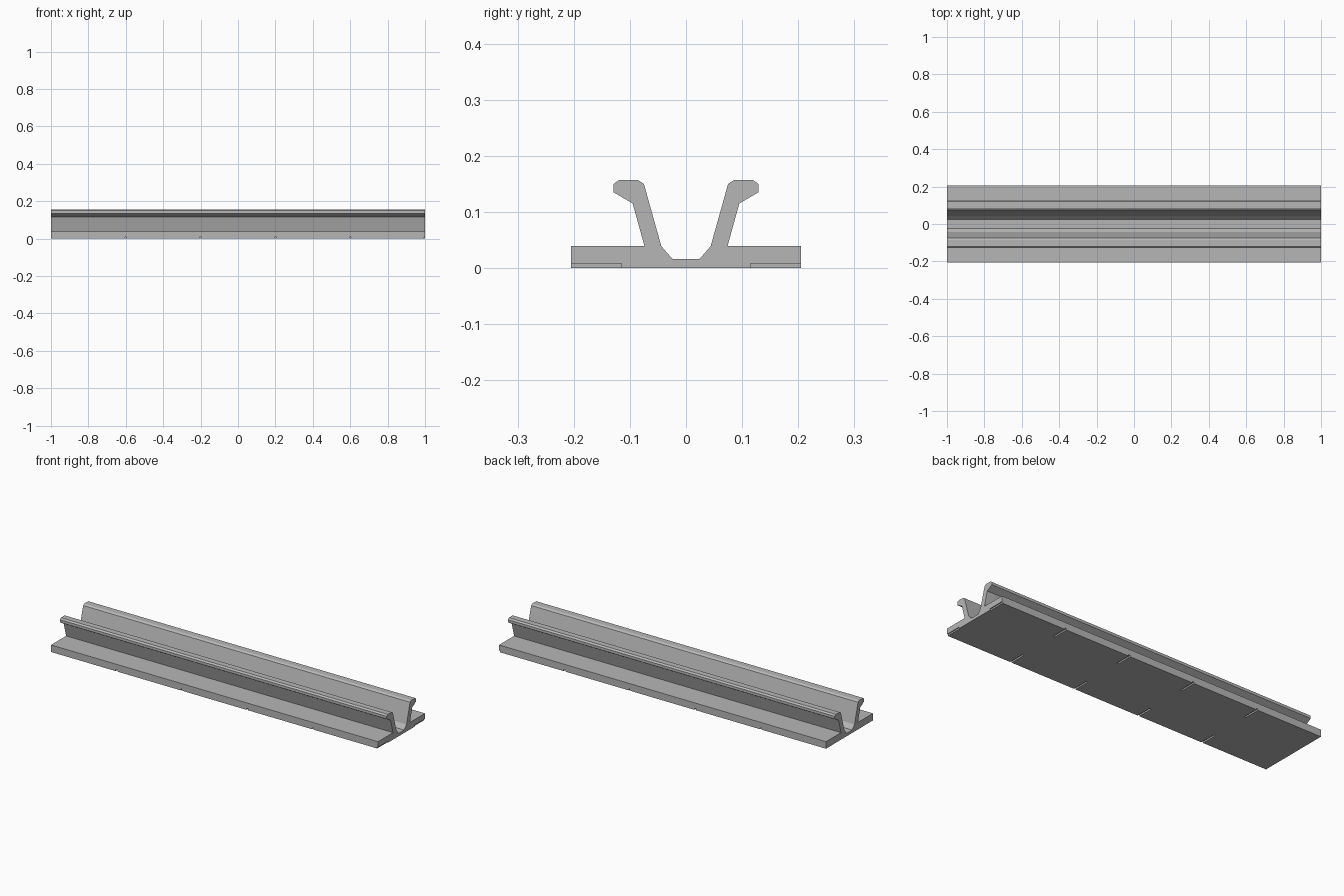
import bpy
import bmesh

cube = bpy.data.objects.get("Cube")
if cube:
    bpy.data.objects.remove(cube, do_unlink=True)

HALF_LENGTH = 1.0
HALF_WIDTH = 0.205


def finish(name, bm):
    bmesh.ops.recalc_face_normals(bm, faces=bm.faces)
    mesh = bpy.data.meshes.new(name)
    bm.to_mesh(mesh)
    bm.free()
    obj = bpy.data.objects.new(name, mesh)
    bpy.context.collection.objects.link(obj)
    return obj


# Plain grey material
grey = bpy.data.materials.new("plain grey")
grey.use_nodes = True
colour = (0.47, 0.47, 0.47, 1)
grey.diffuse_color = colour
grey.node_tree.nodes["Principled BSDF"].inputs["Base Color"].default_value = colour

# Half of the rail section as (y, z), from the base edge up and over into the channel
half = [(HALF_WIDTH, 0), (HALF_WIDTH, 0.039), (0.074, 0.039), (0.095, 0.115),
        (0.129, 0.135), (0.129, 0.15), (0.119, 0.157), (0.086, 0.157),
        (0.075, 0.15), (0.044, 0.039), (0.024, 0.016)]
section = half + [(-y, z) for y, z in reversed(half)]

# Rail: mirrored section extruded along x
bm = bmesh.new()
face = bm.faces.new([bm.verts.new((-HALF_LENGTH, y, z)) for y, z in section])
swept = bmesh.ops.extrude_face_region(bm, geom=[face], use_keep_orig=True)
moved = [v for v in swept["geom"] if isinstance(v, bmesh.types.BMVert)]
bmesh.ops.translate(bm, verts=moved, vec=(2 * HALF_LENGTH, 0, 0))
rail = finish("channel_rail", bm)
rail.data.materials.append(grey)

# Slots under both flanges, the last one open at the left end
bm = bmesh.new()
slot_inner, slot_outer = 0.115, HALF_WIDTH + 0.02
slot_top, slot_bottom, slot_width = 0.008, -0.01, 0.01
for x in (-0.6, -0.2, 0.2, 0.6, 1.0):
    for side in (-1, 1):
        box = bmesh.ops.create_cube(bm, size=1)["verts"]
        bmesh.ops.scale(bm, verts=box, vec=(
            slot_width, slot_outer - slot_inner, slot_top - slot_bottom))
        bmesh.ops.translate(bm, verts=box, vec=(
            x, side * (slot_inner + slot_outer) / 2, (slot_top + slot_bottom) / 2))
cutter = finish("slot_cutter", bm)
cutter.data.materials.append(grey)
cutter.hide_render = True

# Cut the slots, then drop the cutter
cut = rail.modifiers.new("slots", "BOOLEAN")
cut.operation = "DIFFERENCE"
cut.solver = "EXACT"
cut.object = cutter
bpy.context.view_layer.objects.active = rail
rail.select_set(True)
bpy.ops.object.modifier_apply(modifier=cut.name)
bpy.data.objects.remove(cutter, do_unlink=True)
